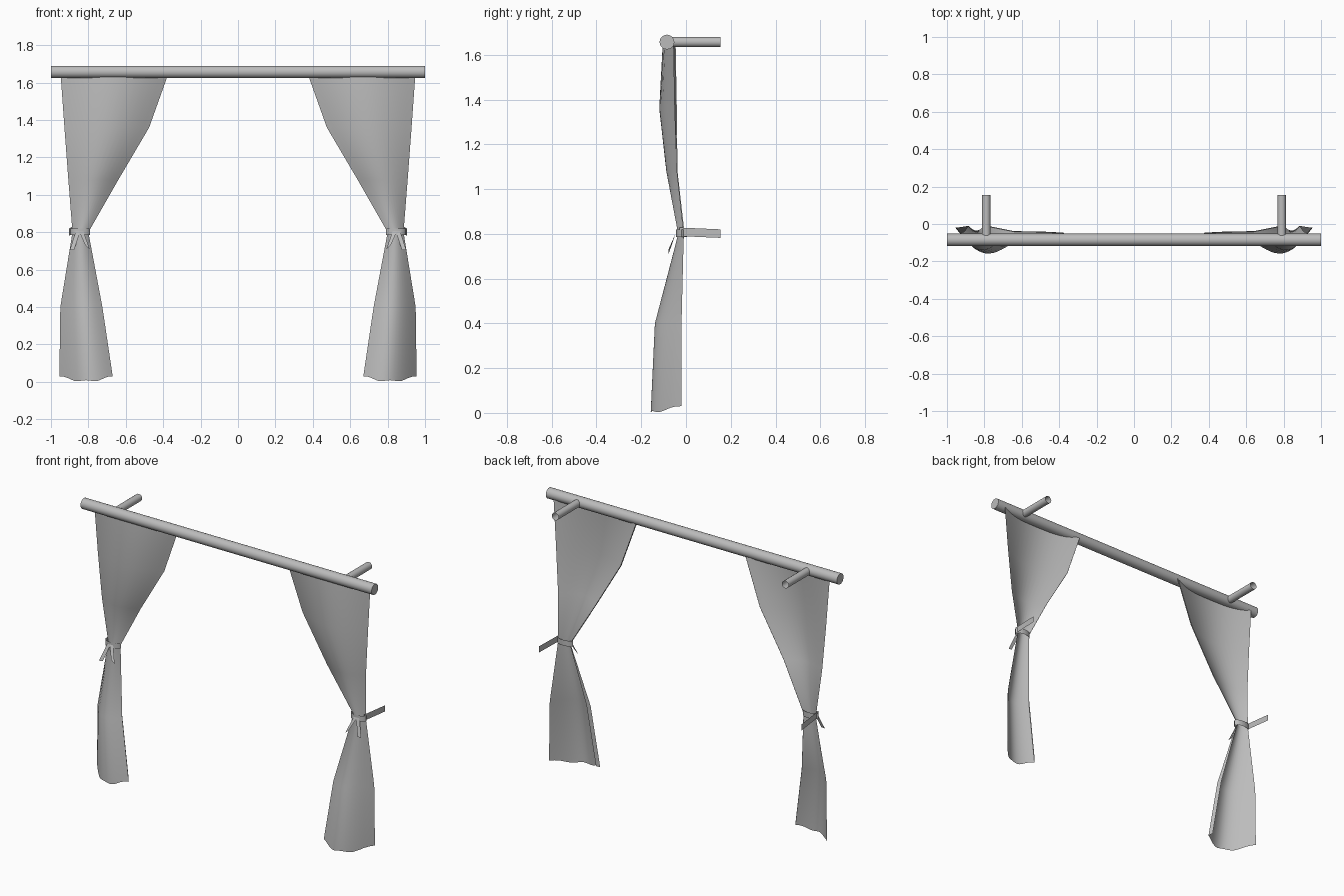
import bpy, bmesh, math
from mathutils import Vector

cube = bpy.data.objects.get("Cube")
if cube:
    bpy.data.objects.remove(cube)

grey = bpy.data.materials.new("plain_grey")
grey.use_nodes = True
COLOUR = (0.5, 0.5, 0.5, 1)
grey.diffuse_color = COLOUR
grey.node_tree.nodes["Principled BSDF"].inputs["Base Color"].default_value = COLOUR


def finish(obj, name, angle=50):
    obj.name = name
    obj.data.materials.append(grey)
    bpy.ops.object.select_all(action='DESELECT')
    obj.select_set(True)
    bpy.context.view_layer.objects.active = obj
    bpy.ops.object.shade_smooth_by_angle(angle=math.radians(angle))
    return obj


def tube(name, start, end, radius, sides, cap):
    a, b = Vector(start), Vector(end)
    bpy.ops.mesh.primitive_cylinder_add(vertices=sides, radius=radius, depth=(b - a).length,
                                        end_fill_type=cap, location=(a + b) / 2)
    obj = bpy.context.object
    obj.rotation_euler = (b - a).to_track_quat('Z', 'Y').to_euler()
    return finish(obj, name)


def sheet(name, rows, closed=False, angle=50):
    """Skin a grid of points, row by row."""
    bm = bmesh.new()
    grid = [[bm.verts.new(p) for p in row] for row in rows]
    n = len(grid[0])
    for low, high in zip(grid, grid[1:]):
        for i in range(n if closed else n - 1):
            j = (i + 1) % n
            bm.faces.new((low[i], low[j], high[j], high[i]))
    bmesh.ops.recalc_face_normals(bm, faces=bm.faces)
    mesh = bpy.data.meshes.new(name)
    bm.to_mesh(mesh)
    bm.free()
    obj = bpy.data.objects.new(name, mesh)
    bpy.context.collection.objects.link(obj)
    return finish(obj, name, angle)


# Curtain sections: height, outer x, inner x, outer y, inner y, forward bulge
SECTIONS = [
    (0.03, 0.955, 0.67, -0.02, -0.115, 0.085),
    (0.40, 0.95, 0.725, -0.02, -0.10, 0.075),
    (0.80, 0.885, 0.80, -0.01, -0.01, 0.025),
    (1.08, 0.907, 0.64, -0.04, -0.042, 0.047),
    (1.36, 0.928, 0.475, -0.05, -0.045, 0.072),
    (1.64, 0.948, 0.375, -0.055, -0.05, 0.052),
]
COLUMNS = 14


def curtain_rows(s):
    rows = []
    for k, (z, xo, xi, yo, yi, bulge) in enumerate(SECTIONS):
        row = []
        for i in range(COLUMNS + 1):
            u = i / COLUMNS
            y = yo + (yi - yo) * u - bulge * math.sin(math.pi * u)
            # wavy hem
            hem = -0.026 * math.sin(math.pi * u) + 0.005 * math.sin(5 * math.pi * u) if k == 0 else 0
            row.append((s * (xo + (xi - xo) * u), y, z + hem))
        # small hem fold turned back along the inner edge
        if k < 2:
            row.append((s * (xi + 0.015), yi + 0.02, z + 0.01))
        else:
            row.append((s * (xi + 0.003), yi + 0.004, z))
        rows.append(row)
    return rows


# Rod across the top
ROD_Y, ROD_Z = -0.085, 1.657
tube("curtain_rod", (-1, ROD_Y, ROD_Z), (1, ROD_Y, ROD_Z), 0.033, 20, 'NGON')

for side, s in (("left", 1), ("right", -1)):
    # Bracket from rod to wall
    tube(side + "_bracket", (s * 0.79, ROD_Y, ROD_Z), (s * 0.79, 0.155, ROD_Z), 0.023, 16, 'NOTHING')

    sheet(side + "_curtain", curtain_rows(s))

    # Tie band around the gathered cloth
    ring = [(s * (0.843 + 0.052 * math.cos(a)), -0.02 + 0.024 * math.sin(a))
            for a in [2 * math.pi * i / 12 for i in range(12)]]
    sheet(side + "_tie_band", [[(x, y, z) for x, y in ring] for z in (0.785, 0.82)], closed=True)

    # Strap running back to the wall
    sheet(side + "_tie_strap", [
        [(s * 0.888, -0.03, 0.79), (s * 0.903, 0.155, 0.782)],
        [(s * 0.888, -0.03, 0.828), (s * 0.903, 0.155, 0.82)]])

    # Two loose ribbon ends hanging from the knot
    for label, top, end, drop in (("outer", 0.855, 0.888, 0.70), ("inner", 0.838, 0.805, 0.715)):
        w = 0.012
        lean = 0.006 if label == "outer" else -0.006
        sheet(f"{side}_{label}_ribbon", [
            [(s * (top - w), -0.045, 0.805), (s * (top + w), -0.045, 0.805)],
            [(s * (end - w), -0.078, drop + lean), (s * (end + w), -0.078, drop - lean + 0.01)]])
